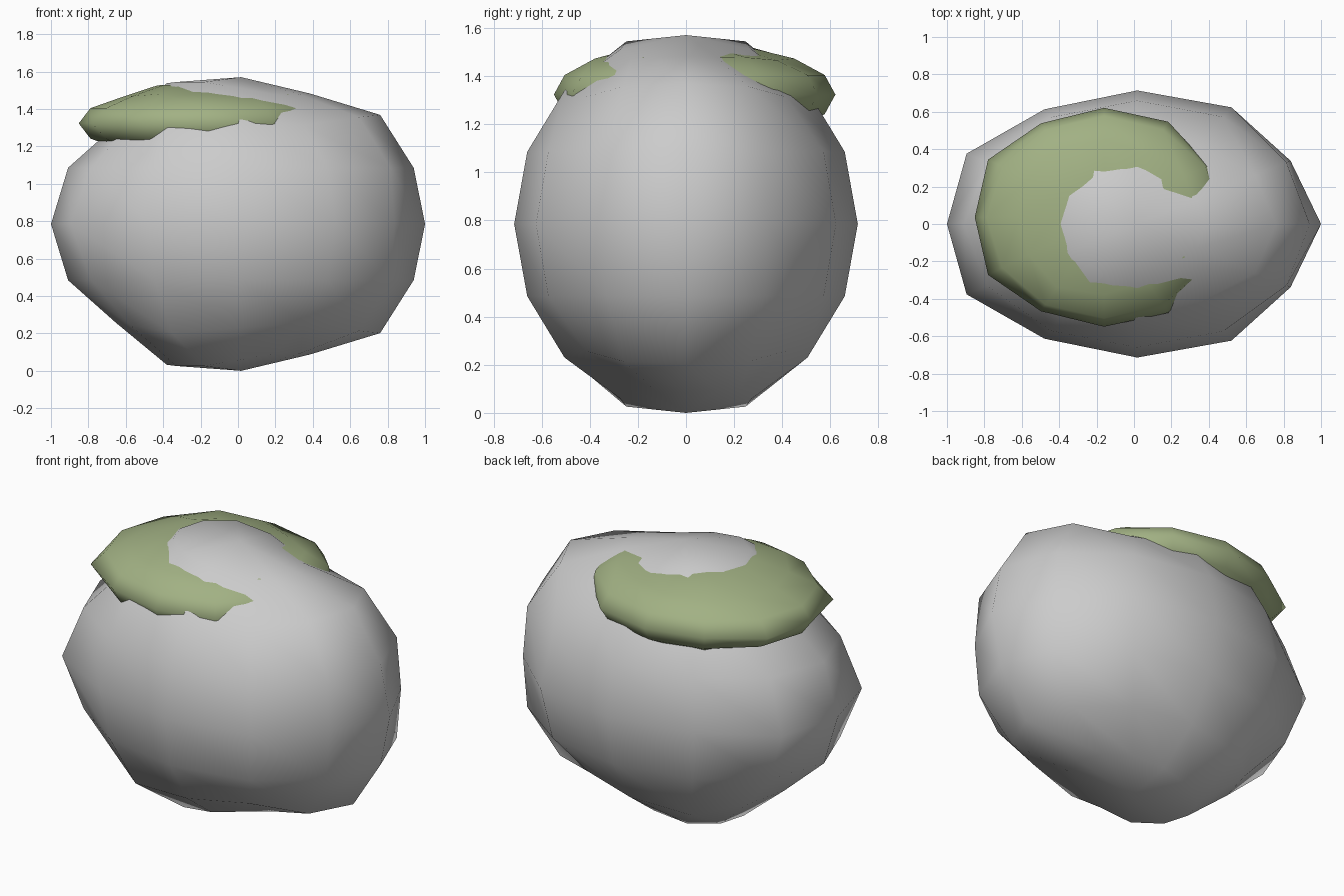
import bpy
from math import sin, cos

if "Cube" in bpy.data.objects:
    bpy.data.objects.remove(bpy.data.objects["Cube"])


def lumpy_ball(name, centre, radii, colour=None):
    """Low-poly 12 x 8 ball with a wavy radius, stretched into an ellipsoid."""
    bpy.ops.mesh.primitive_uv_sphere_add(segments=12, ring_count=8, radius=1)
    ob = bpy.context.object
    ob.name = name
    for v in ob.data.vertices:
        p = v.co.copy()
        r = 1 + 0.06 * sin(6 * p.x) * cos(4 * p.z)
        v.co = [centre[i] + p[i] * r * radii[i] for i in range(3)]
    for poly in ob.data.polygons:
        poly.use_smooth = True
    if colour:
        mat = bpy.data.materials.new(name + "_colour")
        mat.diffuse_color = colour
        mat.use_nodes = True
        mat.node_tree.nodes["Principled BSDF"].inputs["Base Color"].default_value = mat.diffuse_color
        ob.data.materials.append(mat)
    return ob


# Boulder
lumpy_ball("boulder", (0.017, 0, 0.785), (1.0, 0.714, 0.785))

# Moss cap, a flattened ball sunk into the top of the boulder
lumpy_ball("moss_patch", (-0.16, 0.036, 1.323), (0.68, 0.585, 0.212),
           (0.36, 0.44, 0.23, 1))
